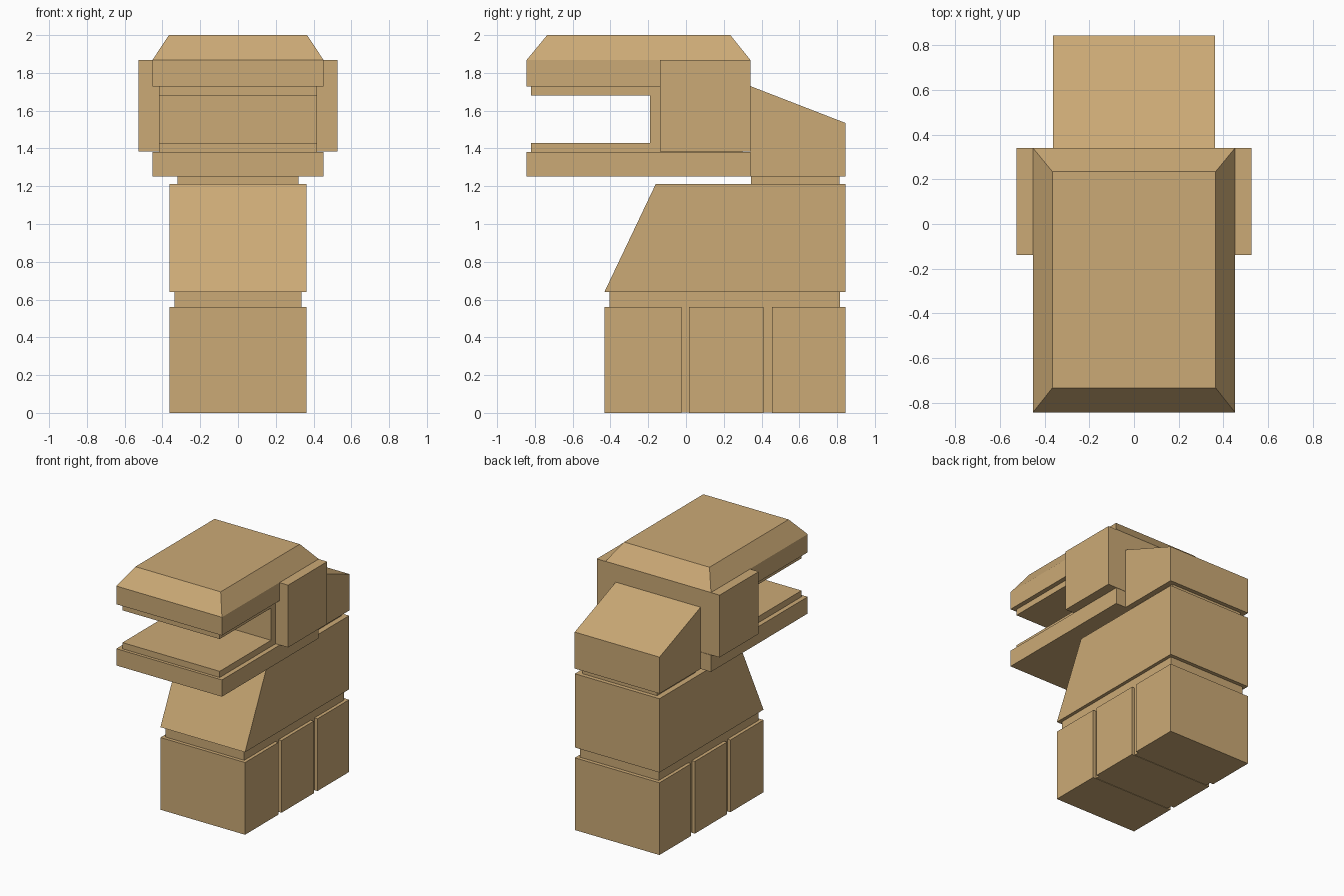
import bpy, bmesh

if "Cube" in bpy.data.objects:
    bpy.data.objects.remove(bpy.data.objects["Cube"])

mat = bpy.data.materials.new("sandy tan")
mat.diffuse_color = (0.60, 0.40, 0.18, 1)
mat.use_nodes = True
mat.node_tree.nodes["Principled BSDF"].inputs["Base Color"].default_value = mat.diffuse_color


def finish(name, bm):
    bmesh.ops.recalc_face_normals(bm, faces=bm.faces)
    mesh = bpy.data.meshes.new(name)
    bm.to_mesh(mesh)
    bm.free()
    mesh.materials.append(mat)
    obj = bpy.data.objects.new(name, mesh)
    bpy.context.collection.objects.link(obj)
    return obj


def prism(name, half_width, profile):
    """Side profile of (y, z) points extruded symmetrically along x."""
    bm = bmesh.new()
    face = bm.faces.new([bm.verts.new((-half_width, y, z)) for y, z in profile])
    ext = bmesh.ops.extrude_face_region(bm, geom=[face])
    verts = [g for g in ext["geom"] if isinstance(g, bmesh.types.BMVert)]
    bmesh.ops.translate(bm, verts=verts, vec=(2 * half_width, 0, 0))
    return finish(name, bm)


def box(name, half_width, y0, y1, z0, z1):
    return prism(name, half_width, [(y0, z0), (y1, z0), (y1, z1), (y0, z1)])


# Base: three blocks around a slightly narrower core
for label, y0, y1 in (("front", -0.432, -0.025), ("middle", 0.015, 0.41), ("back", 0.455, 0.844)):
    box("base_block_" + label, 0.363, y0, y1, 0, 0.56)
box("base_core", 0.337, -0.405, 0.815, 0.003, 0.64)

# Body with sloped front, and neck
prism("body", 0.363, [(-0.432, 0.64), (0.844, 0.64), (0.844, 1.212), (-0.16, 1.212)])
box("neck", 0.32, 0.343, 0.812, 1.212, 1.252)

# Sloped block behind the head
prism("head_back", 0.364, [(0.341, 1.252), (0.844, 1.252), (0.844, 1.535), (0.341, 1.73)])

# Jaws, with a C-shaped inner mouth lining
box("lower_jaw", 0.453, -0.844, 0.341, 1.252, 1.382)
prism("mouth_lining", 0.417, [
    (-0.82, 1.382), (0.30, 1.382), (0.30, 1.727), (-0.82, 1.727),
    (-0.82, 1.68), (-0.19, 1.68), (-0.19, 1.43), (-0.82, 1.43)])

# Upper jaw: slab whose crown tapers inward on all four sides
bm = bmesh.new()
rings = []
for hw, y0, y1, z in ((0.453, -0.844, 0.341, 1.727), (0.453, -0.844, 0.341, 1.868),
                      (0.366, -0.735, 0.235, 2.0)):
    rings.append([bm.verts.new(p) for p in ((-hw, y0, z), (hw, y0, z), (hw, y1, z), (-hw, y1, z))])
for low, high in zip(rings, rings[1:]):
    for i in range(4):
        j = (i + 1) % 4
        bm.faces.new((low[i], low[j], high[j], high[i]))
bm.faces.new(rings[0][::-1])
bm.faces.new(rings[-1])
finish("upper_jaw", bm)

# Jaw hinge: its ends stick out as cheeks on both sides
box("jaw_hinge", 0.527, -0.138, 0.341, 1.384, 1.867)
